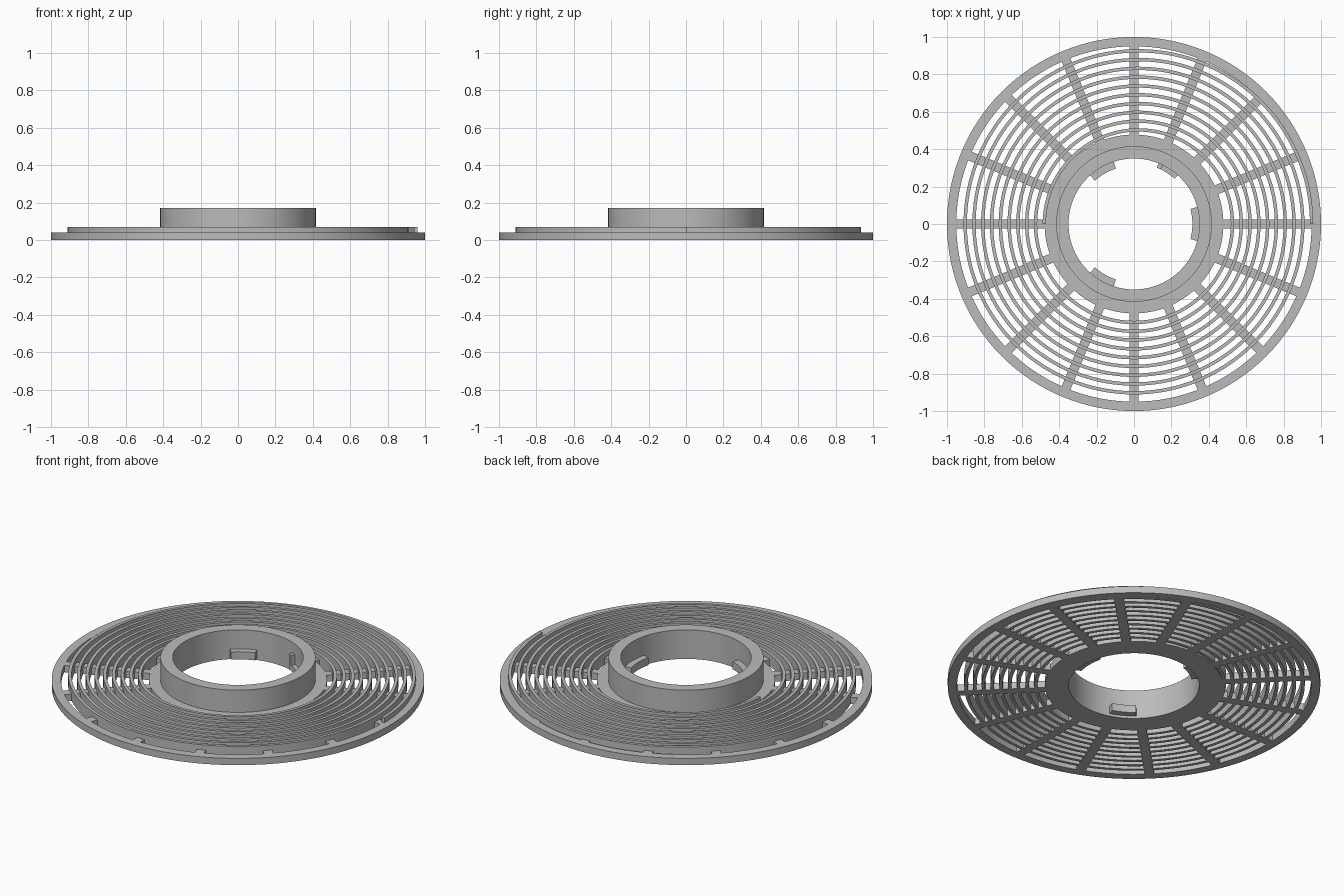
import bpy, bmesh
from math import cos, sin, radians, pi

cube = bpy.data.objects.get("Cube")
if cube:
    bpy.data.objects.remove(cube, do_unlink=True)

grey = bpy.data.materials.new("plain_grey")
grey.use_nodes = True
COLOUR = (0.5, 0.5, 0.5, 1)
grey.diffuse_color = COLOUR
grey.node_tree.nodes["Principled BSDF"].inputs["Base Color"].default_value = COLOUR


def finish(name, bm):
    bmesh.ops.recalc_face_normals(bm, faces=bm.faces)
    mesh = bpy.data.meshes.new(name)
    bm.to_mesh(mesh)
    bm.free()
    mesh.materials.append(grey)
    ob = bpy.data.objects.new(name, mesh)
    bpy.context.collection.objects.link(ob)
    bpy.ops.object.select_all(action='DESELECT')
    ob.select_set(True)
    bpy.context.view_layer.objects.active = ob
    bpy.ops.object.shade_smooth_by_angle(angle=radians(30))
    return ob


def sweep(bm, profile, start=0, end=360, cx=0, steps=128):
    """Turn an (r, z) profile about the vertical line x = cx, capping open arcs."""
    closed = end - start == 360
    rows = []
    for i in range(steps if closed else steps + 1):
        a = radians(start + (end - start) * i / steps)
        rows.append([bm.verts.new((cx + r * cos(a), r * sin(a), z)) for r, z in profile])
    n = len(profile)
    for i in range(steps):
        a, b = rows[i], rows[(i + 1) % len(rows)]
        for j in range(n):
            k = (j + 1) % n
            bm.faces.new((a[j], a[k], b[k], b[j]))
    if not closed:
        bm.faces.new(rows[0])
        bm.faces.new(rows[-1])


def box_profile(r0, r1, z0, z1):
    return [(r0, z0), (r1, z0), (r1, z1), (r0, z1)]


# Outer rim
bm = bmesh.new()
sweep(bm, box_profile(0.95, 1.0, 0, 0.04))
finish("outer_rim", bm)

# Hub: low flange and raised collar in one profile
bm = bmesh.new()
sweep(bm, [(0.35, 0), (0.478, 0), (0.478, 0.04), (0.416, 0.04),
           (0.416, 0.172), (0.35, 0.172)])
finish("hub", bm)

# Sixteen radial spokes
bm = bmesh.new()
SPOKES, HALF = 16, 0.025
for i in range(SPOKES):
    a = 2 * pi * i / SPOKES
    ends = []
    for r in (0.465, 0.957):
        ends.append([bm.verts.new((r * cos(a) - s * sin(a), r * sin(a) + s * cos(a), z))
                     for s, z in ((-HALF, 0), (HALF, 0), (HALF, 0.04), (-HALF, 0.04))])
    p, q = ends
    bm.faces.new(p)
    bm.faces.new(q)
    for j in range(4):
        k = (j + 1) % 4
        bm.faces.new((p[j], p[k], q[k], q[j]))
finish("spokes", bm)

# Spiral wall made of half circles on two alternating centres
PITCH, WALL, TOP = 0.047, 0.018, 0.07
bm = bmesh.new()
for k in range(10):
    r = 0.935 - PITCH * k
    sweep(bm, box_profile(r - WALL, r, 0, TOP), 0, 180, PITCH / 2, 72)
    r -= PITCH / 2
    if k < 9:
        sweep(bm, box_profile(r - WALL, r, 0, TOP), 180, 360, 0, 72)
bmesh.ops.remove_doubles(bm, verts=bm.verts, dist=0.0005)
# Drop the hidden walls between joined half circles
doubled = [f for f in bm.faces if len(f.verts) == 4
           and all(len(e.link_faces) > 2 for e in f.edges)]
bmesh.ops.delete(bm, geom=doubled, context='FACES_ONLY')
finish("spiral_wall", bm)

# Three locking tabs inside the hub
for name, angle, half in (("right_tab", 0, 15), ("back_tab", 120, 12), ("front_tab", 240, 12)):
    bm = bmesh.new()
    sweep(bm, box_profile(0.312, 0.355, 0.015, 0.06), angle - half, angle + half, 0, 12)
    finish(name, bm)

# Thin stop with an upright end
bm = bmesh.new()
sweep(bm, box_profile(0.325, 0.355, 0.02, 0.05), 48, 68, 0, 10)
sweep(bm, box_profile(0.325, 0.355, 0.05, 0.11), 64, 68, 0, 3)
finish("stop_tab", bm)
